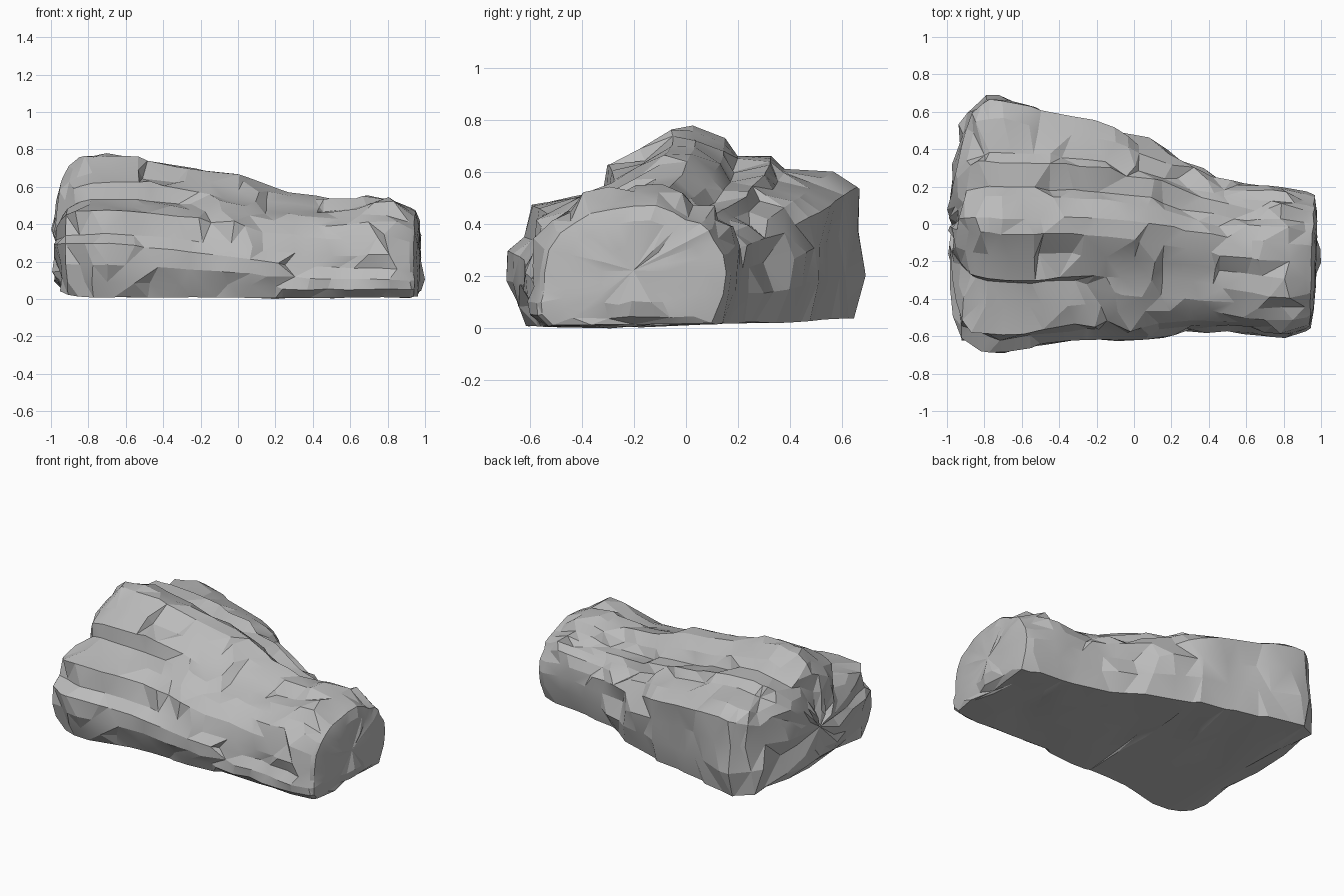
import bpy, bmesh, math, random
from mathutils import Vector

random.seed(11)

if "Cube" in bpy.data.objects:
    bpy.data.objects.remove(bpy.data.objects["Cube"], do_unlink=True)

stone_grey = bpy.data.materials.new("stone_grey")
stone_grey.use_nodes = True
stone_colour = (0.5, 0.5, 0.5, 1)
stone_grey.diffuse_color = stone_colour
stone_grey.node_tree.nodes["Principled BSDF"].inputs["Base Color"].default_value = stone_colour

# Cross-sections (y, z) of the broad and the narrow end, front foot over the crest to back foot
BROAD = [(-.62, .02), (-.66, .1), (-.69, .2), (-.71, .32), (-.62, .37), (-.6, .5),
         (-.46, .54), (-.32, .57), (-.3, .65), (-.17, .71), (-.05, .8), (.03, .8),
         (.15, .74), (.2, .68), (.33, .68), (.38, .63), (.57, .62), (.68, .57),
         (.67, .4), (.7, .22), (.65, .05)]
NARROW = [(-.55, .02), (-.59, .07), (-.6, .12), (-.59, .17), (-.58, .25), (-.56, .35),
          (-.52, .43), (-.46, .47), (-.38, .51), (-.29, .54), (-.2, .56), (-.1, .56),
          (-.02, .53), (.03, .49), (.09, .47), (.13, .44), (.16, .4), (.19, .33),
          (.21, .25), (.2, .15), (.14, .03)]

# Outline along the length: x, front y, back y, crest height
OUTLINE = [(-.8, -.69, .69, .76), (-.73, -.7, .7, .79), (-.63, -.71, .67, .78),
           (-.4, -.63, .6, .74), (-.15, -.62, .54, .69), (.05, -.63, .48, .66),
           (.15, -.61, .43, .6), (.3, -.57, .33, .57), (.55, -.58, .24, .53),
           (.75, -.6, .22, .56), (.85, -.6, .21, .56), (.95, -.57, .17, .49)]


def lerp(a, b, t):
    return a + (b - a) * t


def outline_at(x):
    for low, high in zip(OUTLINE, OUTLINE[1:]):
        if x <= high[0]:
            t = max(0, (x - low[0]) / (high[0] - low[0]))
            return [lerp(a, b, t) for a, b in zip(low, high)][1:]
    return OUTLINE[-1][1:]


def normalised(profile):
    ys = [p[0] for p in profile]
    top = max(p[1] for p in profile)
    return [((y - min(ys)) / (max(ys) - min(ys)), z / top) for y, z in profile]


broad, narrow = normalised(BROAD), normalised(NARROW)
count = len(broad)


def section(x):
    """Blended cross-section fitted to the outline at x."""
    front, back, crest = outline_at(x)
    t = min(1, max(0, (x + .7) / 1.5))
    return [Vector((x, lerp(front, back, lerp(a[0], b[0], t)), crest * lerp(a[1], b[1], t)))
            for a, b in zip(broad, narrow)]


def jitter(amount):
    return random.uniform(-amount, amount)


# Long body rings, with layers that stand out or sink in for a stretch
rings = []
stations = 17
layer = [0] * count
for s in range(stations):
    x = lerp(-.77, .93, s / (stations - 1))
    points = section(x)
    heart = Vector((x, sum(p.y for p in points) / count, .25))
    front, back, crest = outline_at(x)
    for i, p in enumerate(points):
        if random.random() < .4:
            layer[i] = random.uniform(-.03, .022)
        calm = s in (0, stations - 1) or i in (0, count - 1)
        p += (p - heart).normalized() * (layer[i] + jitter(.012)) * (.3 if calm else 1)
        p.x += jitter(.012 if s in (0, stations - 1) else .05)
        p.y = min(max(p.y, front - .01), back + .01)
        p.z = min(max(p.z, .01), crest + .01)
    rings.append(points)


def cap_rings(base, centre, steps, rough, tilt):
    """Shrinking rings that close one end; steps hold (scale, x), tilt leans the end in y."""
    result = []
    for scale, x in steps:
        ring = []
        for p in base:
            spread = scale + jitter(rough)
            q = centre + (p - centre) * spread
            if p.z < centre.z:
                q.z = centre.z + (p.z - centre.z) * math.sqrt(spread)
            q.x = x + jitter(rough) * .7 + tilt * (q.y - centre.y)
            q.z = max(q.z, .02)
            ring.append(q)
        result.append(ring)
    return result


# Broken broad end with a stepped rim, and cleanly split narrow end
broken = cap_rings(rings[0], Vector((-.8, 0, .3)),
                   [(.97, -.82), (.9, -.88), (.74, -.92), (.5, -.94), (.25, -.96)], .04, .02)
split = cap_rings(rings[-1], Vector((.95, -.2, .24)),
                  [(.95, .965), (.72, .98), (.35, .985)], .008, .035)
rings = broken[::-1] + rings + split

# Join neighbouring rings, with extra points under each for the uneven base
bm = bmesh.new()
loops = []
for ring in rings:
    base = [ring[-1].lerp(ring[0], t) + Vector((jitter(.03), jitter(.03), jitter(.01)))
            for t in (.25, .5, .75)]
    loops.append([bm.verts.new(p) for p in ring + base])
for a, b in zip(loops, loops[1:]):
    for i in range(len(a)):
        j = (i + 1) % len(a)
        bm.faces.new((a[i], a[j], b[j], b[i]))
for loop in (loops[0], loops[-1]):
    middle = bm.verts.new(sum((v.co for v in loop), Vector()) / len(loop))
    for i, v in enumerate(loop):
        bm.faces.new((v, loop[(i + 1) % len(loop)], middle))

# Stand the stone on the ground, centred
xs, ys, zs = zip(*(v.co for v in bm.verts))
shift = Vector(((min(xs) + max(xs)) / 2, (min(ys) + max(ys)) / 2, min(zs)))
bmesh.ops.translate(bm, verts=bm.verts[:], vec=-shift)

bmesh.ops.triangulate(bm, faces=bm.faces[:], quad_method='SHORT_EDGE')
bmesh.ops.recalc_face_normals(bm, faces=bm.faces[:])
mesh = bpy.data.meshes.new("rock")
bm.to_mesh(mesh)
bm.free()
mesh.materials.append(stone_grey)

rock = bpy.data.objects.new("rock", mesh)
bpy.context.collection.objects.link(rock)
bpy.context.view_layer.objects.active = rock
rock.select_set(True)
bpy.ops.object.shade_smooth_by_angle(angle=math.radians(15))
